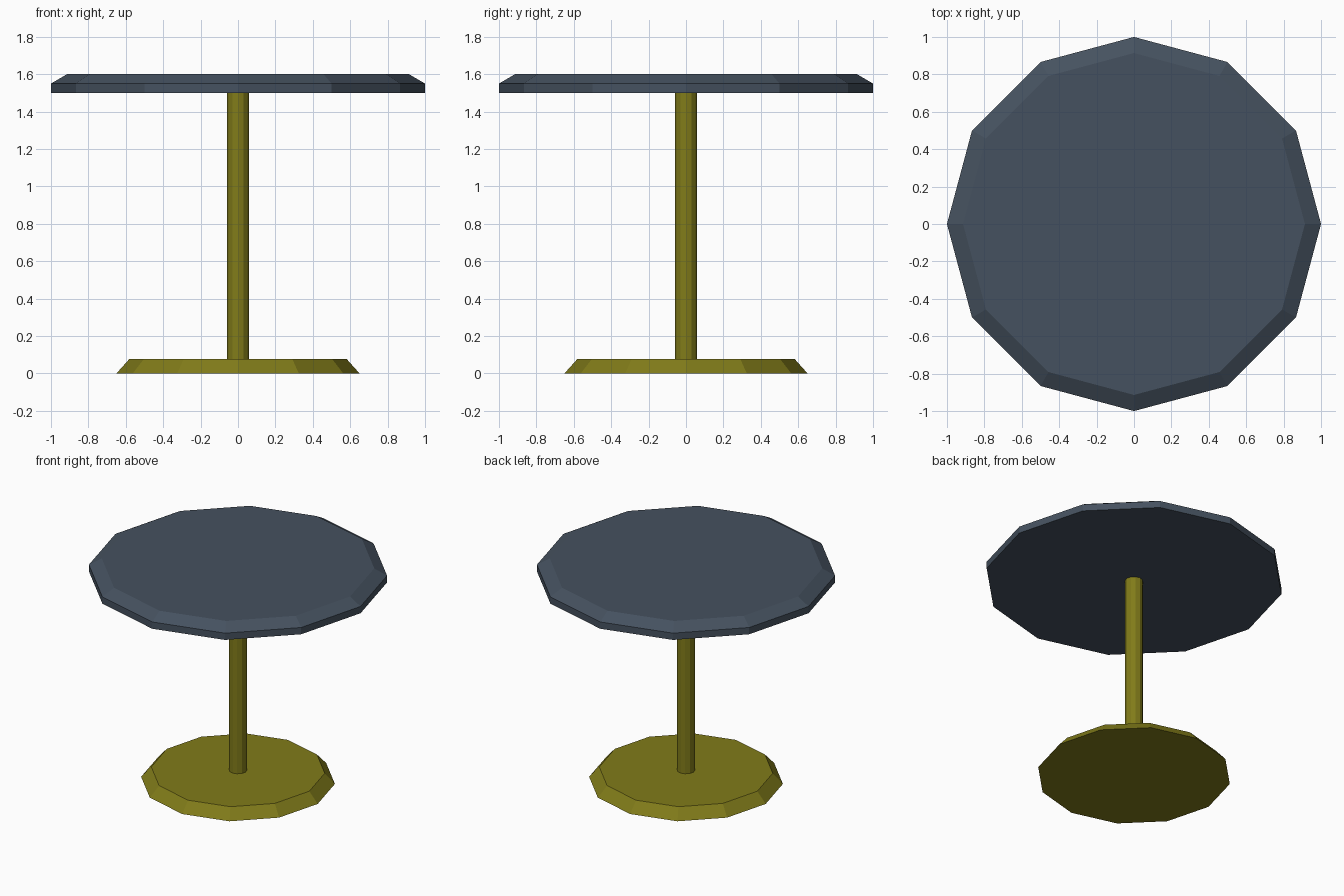
import bpy
import bmesh
from math import cos, sin, tau

if "Cube" in bpy.data.objects:
    bpy.data.objects.remove(bpy.data.objects["Cube"])

SIDES = 12


def material(name, color):
    mat = bpy.data.materials.new(name)
    mat.diffuse_color = color
    mat.use_nodes = True
    mat.node_tree.nodes["Principled BSDF"].inputs["Base Color"].default_value = mat.diffuse_color
    return mat


def turned(name, profile, mat):
    """Closed faceted solid from (radius, z) rings listed bottom to top."""
    bm = bmesh.new()
    rings = [[bm.verts.new((r * cos(tau * i / SIDES), r * sin(tau * i / SIDES), z))
              for i in range(SIDES)] for r, z in profile]
    bm.faces.new(rings[0][::-1])
    bm.faces.new(rings[-1])
    for low, high in zip(rings, rings[1:]):
        for i in range(SIDES):
            j = (i + 1) % SIDES
            bm.faces.new((low[i], low[j], high[j], high[i]))
    mesh = bpy.data.meshes.new(name)
    bm.to_mesh(mesh)
    bm.free()
    mesh.materials.append(mat)
    obj = bpy.data.objects.new(name, mesh)
    bpy.context.collection.objects.link(obj)
    return obj


slate = material("slate", (0.06, 0.083, 0.115, 1))
brass = material("brass", (0.22, 0.2, 0.01, 1))

# Foot plate with sloped rim
turned("base", [(0.65, 0), (0.582, 0.076)], brass)
# Central pole
turned("pole", [(0.06, 0.076), (0.06, 1.5)], brass)
# Table top with chamfered upper edge
turned("table_top", [(1, 1.5), (1, 1.55), (0.914, 1.6)], slate)
